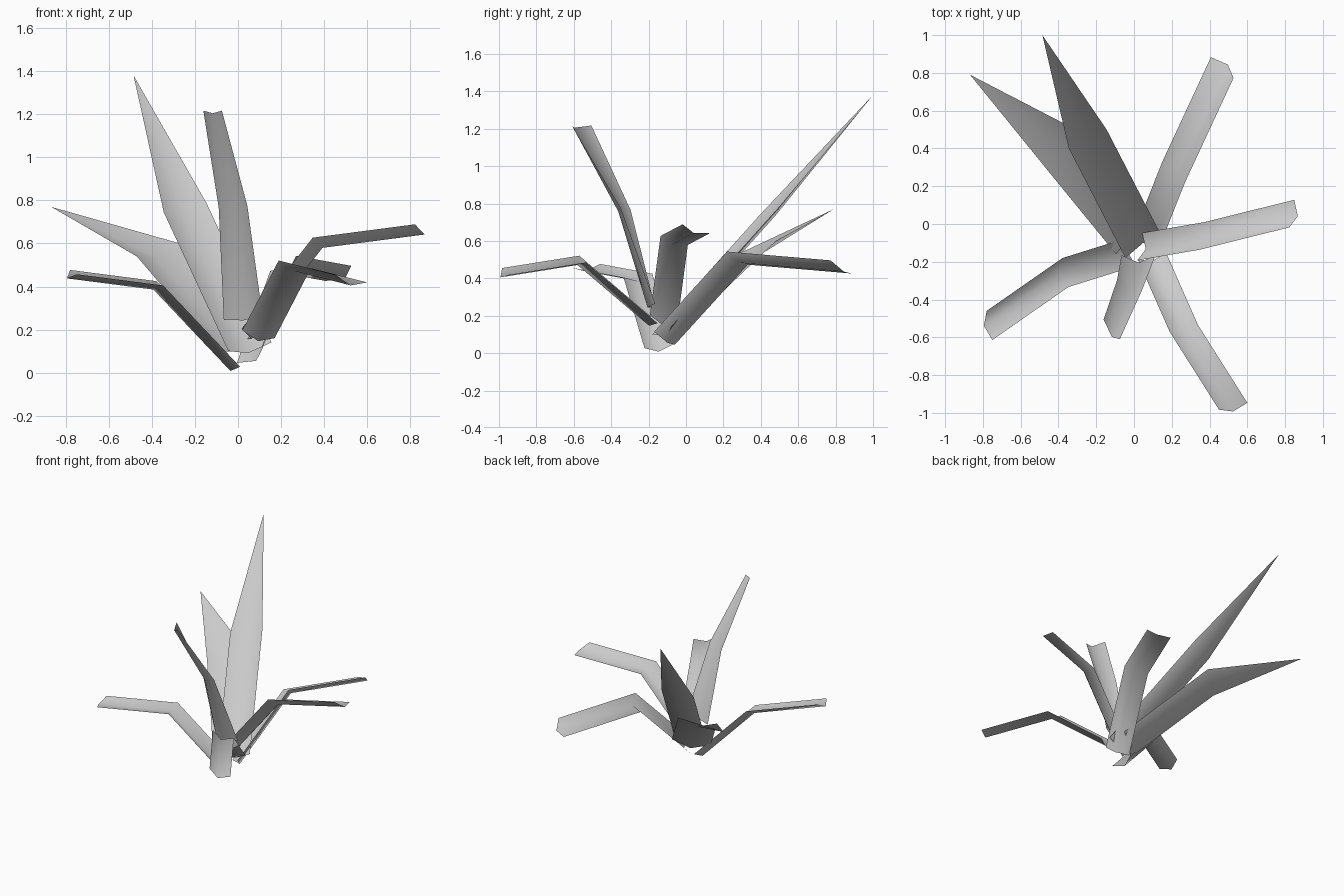
import bpy
import bmesh
from mathutils import Vector

cube = bpy.data.objects.get("Cube")
if cube:
    bpy.data.objects.remove(cube, do_unlink=True)

# One plain pale grey for the whole plant
grey = bpy.data.materials.new("pale_grey")
grey.use_nodes = True
colour = (0.6, 0.6, 0.6, 1)
grey.diffuse_color = colour
grey.node_tree.nodes["Principled BSDF"].inputs["Base Color"].default_value = colour

FOLD = 0.042  # depth of the crease along each leaf


def leaf(name, base, bend, tip, across, tip_across=None, pointed=False):
    """Creased leaf: three stations, each with left edge, crease and right edge."""
    base, bend, tip, across = map(Vector, (base, bend, tip, across))
    tip_across = Vector(tip_across) if tip_across else across
    crease = (bend - base).cross(across).normalized() * FOLD
    if crease.z > 0:
        crease.negate()

    bm = bmesh.new()
    rows = []
    for i, centre in enumerate((base, bend, tip)):
        if pointed and i == 2:
            rows.append([bm.verts.new(centre)] * 3)
            continue
        half = across.lerp(tip_across, i / 2)
        points = (centre - half, centre + crease, centre + half)
        rows.append([bm.verts.new(p) for p in points])

    for low, high in zip(rows, rows[1:]):
        for k in range(2):
            corners = [low[k], low[k + 1], high[k + 1], high[k]]
            face = bm.faces.new(list(dict.fromkeys(corners)))
            face.smooth = True

    # Upper side of the blade faces up
    bmesh.ops.recalc_face_normals(bm, faces=bm.faces[:])
    bm.normal_update()
    if sum(f.normal.z for f in bm.faces) < 0:
        bmesh.ops.reverse_faces(bm, faces=bm.faces[:])

    mesh = bpy.data.meshes.new(name)
    bm.to_mesh(mesh)
    bm.free()
    mesh.materials.append(grey)
    obj = bpy.data.objects.new(name, mesh)
    bpy.context.collection.objects.link(obj)
    return obj


# Two broad leaves that narrow to a point
leaf("tall_pointed_leaf", (.055, -.13, .12), (-.245, .45, .765),
     (-.485, 1, 1.38), (.1, .05, .02), pointed=True)
leaf("low_pointed_leaf", (.005, -.07, .13), (-.37, .39, .57),
     (-.868, .79, .77), (.1, .09, .03), pointed=True)

# Narrow drooping leaves with blunt ends
leaf("right_leaf", (-.005, -.145, .037), (-.363, -.257, .415),
     (-.765, -.537, .467), (-.015, .077, .01))
leaf("left_leaf", (.03, -.12, .18), (.36, -.063, .603),
     (.835, .055, .665), (.013, .073, -.024))
leaf("front_left_leaf", (.095, -.17, .178), (.264, -.553, .503),
     (.525, -.965, .437), (.075, .018, -.018))
leaf("back_left_leaf", (.055, -.115, .08), (.21, .275, .508),
     (.467, .828, .461), (.06, -.055, .035))

# Upright front leaf, twisting toward its end
leaf("upright_leaf", (.024, -.165, .255), (-.023, -.322, .77),
     (-.118, -.558, 1.217), (.09, 0, .01), tip_across=(.043, -.052, 0))
